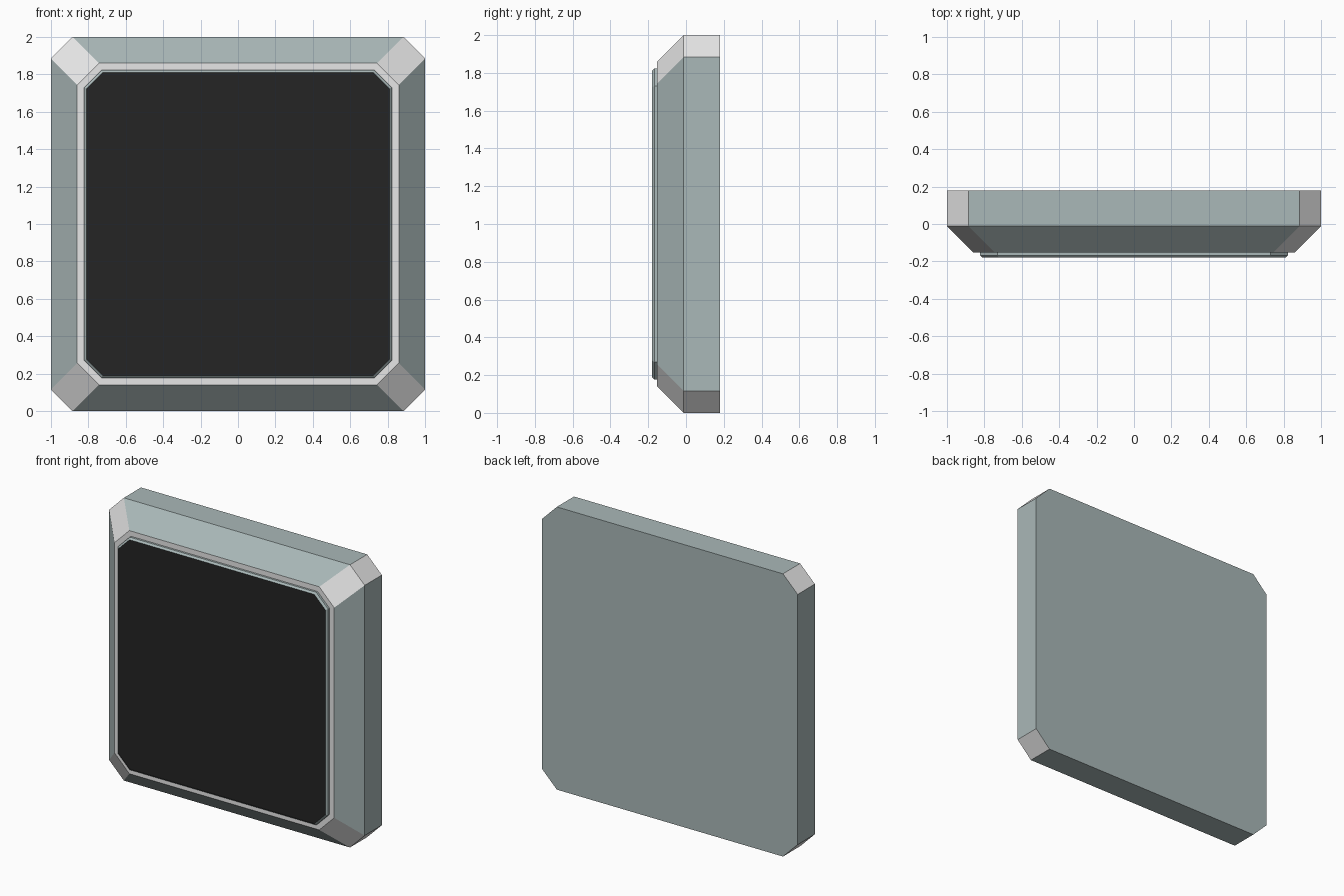
import bpy, bmesh

if "Cube" in bpy.data.objects:
    bpy.data.objects.remove(bpy.data.objects["Cube"])


def material(name, color):
    m = bpy.data.materials.new(name)
    m.diffuse_color = (*color, 1)
    m.use_nodes = True
    m.node_tree.nodes["Principled BSDF"].inputs["Base Color"].default_value = m.diffuse_color
    return m


steel = material("blue_grey", (0.40, 0.48, 0.48))
light = material("light_grey", (0.80, 0.80, 0.80))
dark = material("dark_panel", (0.018, 0.018, 0.018))


def octagon(half, cut, y):
    """Square ring in the xz plane with cut corners, centred at z = 1."""
    k = half - cut
    pts = [(half, -k), (half, k), (k, half), (-k, half),
           (-half, k), (-half, -k), (-k, -half), (k, -half)]
    return [(x, y, 1 + z) for x, z in pts]


def loft(name, rings, mats, rule):
    """Join octagon rings (half, cut, y) from back to front, capped at both ends."""
    bm = bmesh.new()
    loops = [[bm.verts.new(p) for p in octagon(*r)] for r in rings]
    bm.faces.new(loops[0])
    bm.faces.new(loops[-1])
    for a, b in zip(loops, loops[1:]):
        for i in range(8):
            j = (i + 1) % 8
            bm.faces.new((a[i], a[j], b[j], b[i]))
    bmesh.ops.recalc_face_normals(bm, faces=bm.faces)
    for f in bm.faces:
        f.material_index = rule(f.normal)
    me = bpy.data.meshes.new(name)
    bm.to_mesh(me)
    bm.free()
    for m in mats:
        me.materials.append(m)
    ob = bpy.data.objects.new(name, me)
    bpy.context.collection.objects.link(ob)
    return ob


def is_corner(n):
    return abs(n.x) > 0.2 and abs(n.z) > 0.2


# wall body: light corners and front rim, blue-grey sides, bevels and back
loft("panel_body",
     [(1.0, 0.115, 0.18), (1.0, 0.115, -0.012), (0.86, 0.117, -0.153)],
     [steel, light], lambda n: int(is_corner(n) or n.y < -0.9))

# raised screen plate: blue-grey chamfered edge, dark front
loft("screen_plate",
     [(0.823, 0.093, -0.15), (0.823, 0.093, -0.168), (0.811, 0.088, -0.18)],
     [steel, dark], lambda n: int(n.y < -0.9))
